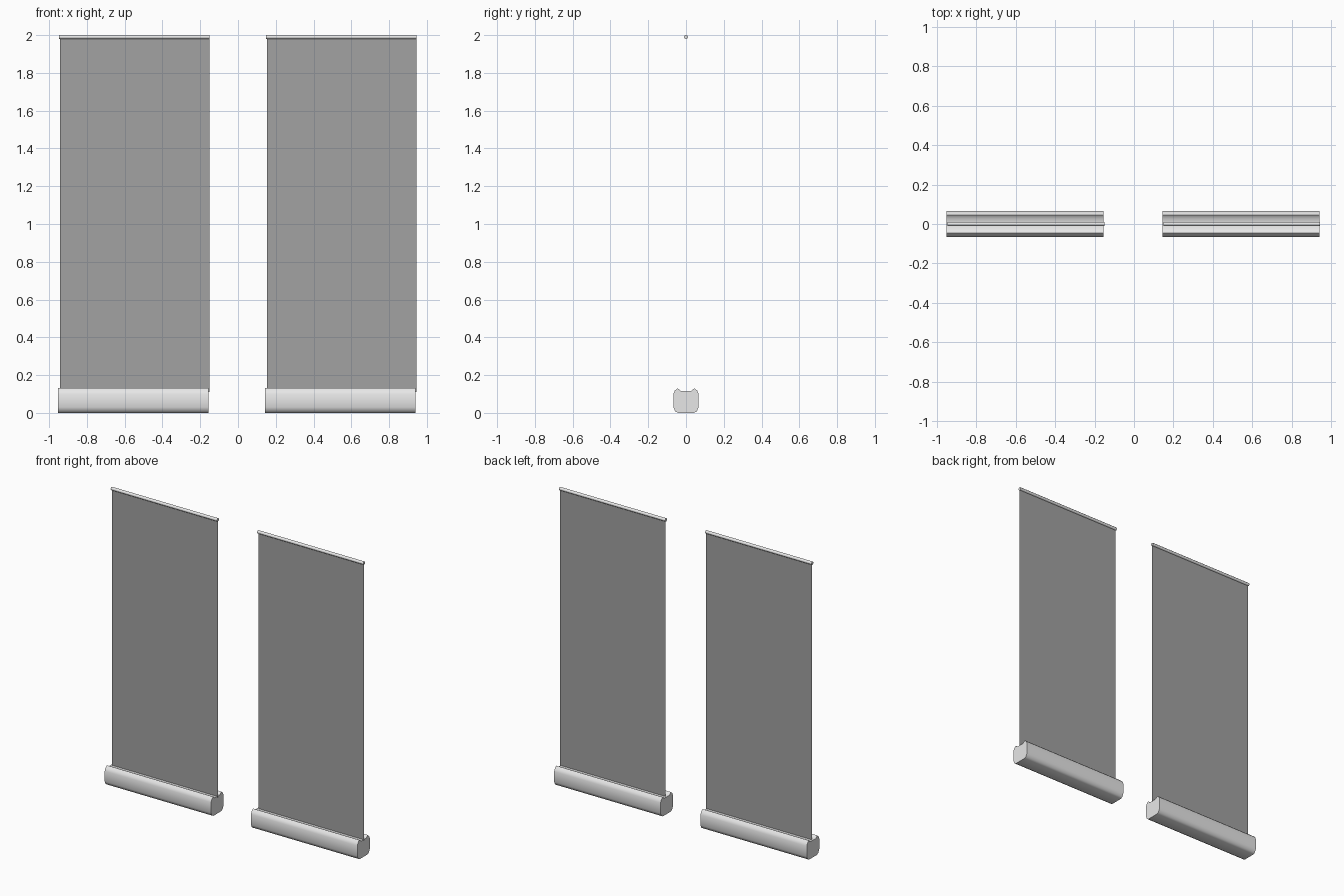
import bpy
import bmesh
import math

cube = bpy.data.objects.get("Cube")
if cube:
    bpy.data.objects.remove(cube, do_unlink=True)


def make_material(name, value):
    mat = bpy.data.materials.new(name)
    mat.use_nodes = True
    colour = (value, value, value, 1)
    mat.diffuse_color = colour
    mat.node_tree.nodes["Principled BSDF"].inputs["Base Color"].default_value = colour
    return mat


metal = make_material("light grey metal", 0.8)
fabric = make_material("dark grey fabric", 0.36)


def finish(name, bm, mat, smooth_angle=None):
    mesh = bpy.data.meshes.new(name)
    bm.to_mesh(mesh)
    bm.free()
    mesh.materials.append(mat)
    obj = bpy.data.objects.new(name, mesh)
    bpy.context.collection.objects.link(obj)
    if smooth_angle:
        bpy.ops.object.select_all(action="DESELECT")
        obj.select_set(True)
        bpy.context.view_layer.objects.active = obj
        bpy.ops.object.shade_smooth_by_angle(angle=math.radians(smooth_angle))
    return obj


def extrude_profile(name, profile, x0, x1, mat):
    """Sweep a closed (y, z) outline along x."""
    bm = bmesh.new()
    face = bm.faces.new([bm.verts.new((x0, y, z)) for y, z in profile])
    swept = bmesh.ops.extrude_face_region(bm, geom=[face])["geom"]
    moved = [v for v in swept if isinstance(v, bmesh.types.BMVert)]
    bmesh.ops.translate(bm, vec=(x1 - x0, 0, 0), verts=moved)
    bmesh.ops.recalc_face_normals(bm, faces=bm.faces)
    return finish(name, bm, mat, 50)


# Half outline of the base, from the underside up to the slot
half = [(0.042, 0), (0.057, 0.008), (0.067, 0.03), (0.067, 0.1),
        (0.06, 0.117), (0.045, 0.131), (0.028, 0.116)]
base_profile = half + [(-y, z) for y, z in reversed(half)]

# Octagonal outline of the top rail
rail_profile = [(0.0108 * math.cos(a), 1.99 + 0.0108 * math.sin(a))
                for a in (math.radians(22.5 + 45 * i) for i in range(8))]

WIDTH = 0.797
for side, left_edge in (("right", -0.947), ("left", 0.149)):
    # Base housing, set slightly towards the model's right
    extrude_profile(side + "_base", base_profile,
                    left_edge - 0.005, left_edge - 0.005 + WIDTH, metal)
    # Top rail
    extrude_profile(side + "_top_rail", rail_profile,
                    left_edge, left_edge + WIDTH, metal)
    # Thin hanging sheet
    bm = bmesh.new()
    x0, x1 = left_edge + 0.004, left_edge + WIDTH
    bm.faces.new([bm.verts.new(p) for p in
                  ((x0, 0, 0.11), (x1, 0, 0.11), (x1, 0, 1.985), (x0, 0, 1.985))])
    finish(side + "_banner_sheet", bm, fabric)
